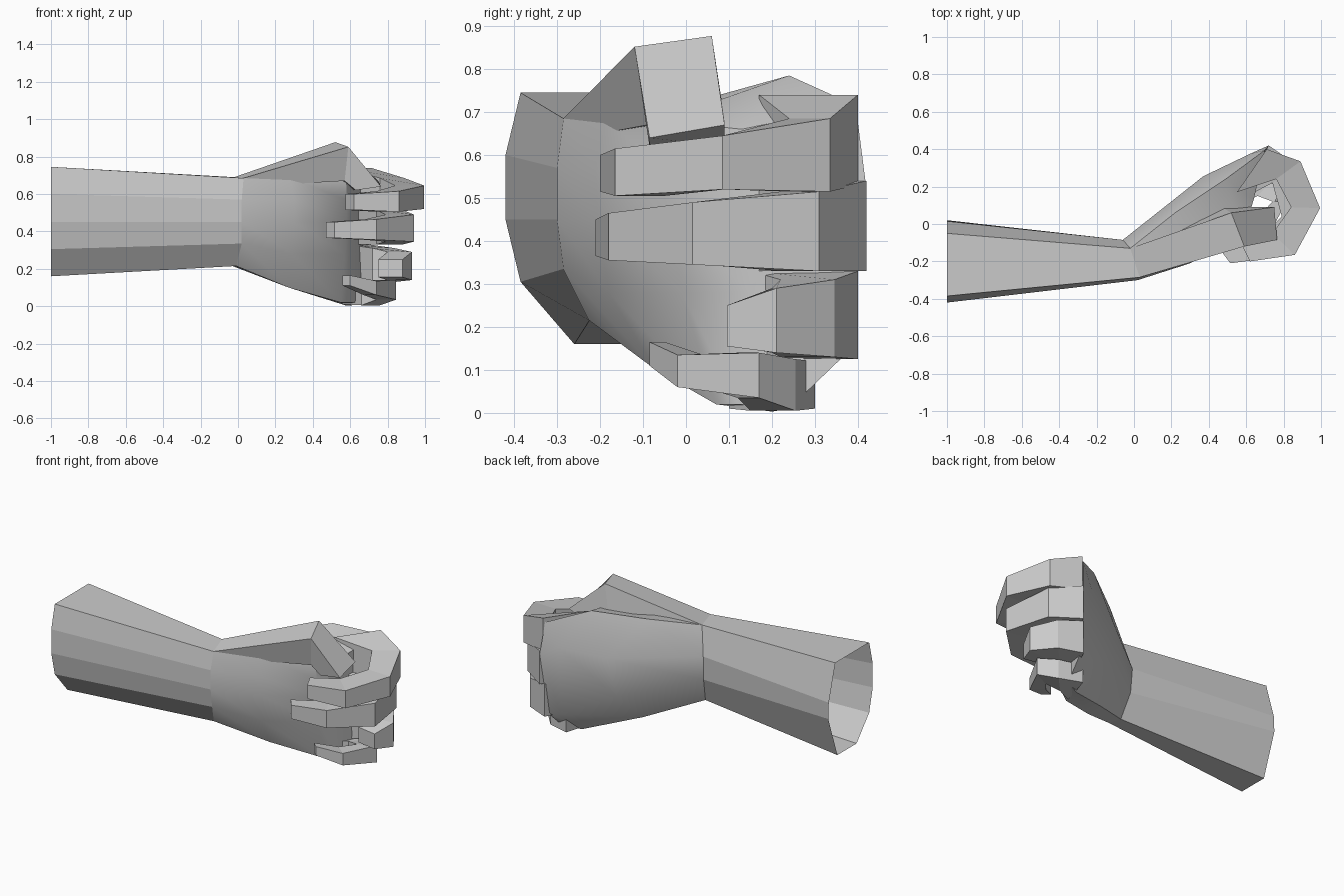
import bpy, bmesh
from math import radians


def loft(name, rings, cap_start=False, cap_end=True, smooth=None):
    """Skin a row of equal-sized closed cross-sections."""
    bm = bmesh.new()
    rows = [[bm.verts.new(p) for p in ring] for ring in rings]
    n = len(rows[0])
    for a, b in zip(rows, rows[1:]):
        for i in range(n):
            j = (i + 1) % n
            bm.faces.new((a[i], a[j], b[j], b[i]))
    if cap_start:
        bm.faces.new(rows[0])
    if cap_end:
        bm.faces.new(rows[-1][::-1])
    bmesh.ops.recalc_face_normals(bm, faces=bm.faces)
    mesh = bpy.data.meshes.new(name)
    bm.to_mesh(mesh)
    bm.free()
    ob = bpy.data.objects.new(name, mesh)
    bpy.context.collection.objects.link(ob)
    if smooth:
        bpy.ops.object.select_all(action='DESELECT')
        bpy.context.view_layer.objects.active = ob
        ob.select_set(True)
        bpy.ops.object.shade_smooth_by_angle(angle=radians(smooth))
    return ob


def finger(name, joints):
    """Boxy curled finger: each joint is outer x, y, inner x, y, low z, high z."""
    rings = [[(ox, oy, hi), (ox, oy, lo), (ix, iy, lo), (ix, iy, hi)]
             for ox, oy, ix, iy, lo, hi in joints]
    loft(name, rings, cap_start=True)


# Cross-sections run: top back, top front, three down the front,
# bottom front, bottom back, two up the back
elbow = [(-1, y, z) for y, z in (
    (-.05, .745), (-.385, .745), (-.42, .60), (-.42, .45), (-.385, .305),
    (-.26, .16), (-.07, .16), (.02, .42), (.015, .52))]
wrist = [(-.02, -.13, .69), (.03, -.285, .685), (.02, -.30, .57),
         (.02, -.30, .45), (.02, -.285, .335), (-.01, -.225, .215),
         (-.03, -.15, .215), (-.055, -.095, .37), (-.06, -.085, .52)]
mid_palm = [(.22, .06, .735), (.28, -.19, .685), (.30, -.21, .57),
            (.30, -.205, .45), (.29, -.18, .28), (.27, -.07, .10),
            (.27, .04, .10), (.34, .20, .27), (.37, .255, .52)]
upper_palm = [(.49, .24, .785), (.58, -.06, .68), (.58, -.05, .57),
              (.58, -.03, .45), (.57, -.01, .28), (.55, .07, .02),
              (.58, .20, .003), (.62, .35, .14), (.62, .375, .57)]
knuckles = [(.70, .395, .715), (.64, .13, .66), (.64, .14, .57),
            (.64, .15, .45), (.64, .15, .28), (.62, .12, .02),
            (.68, .24, .01), (.70, .375, .14), (.72, .42, .52)]

# Open-ended forearm and hand body
loft("forearm", [elbow, wrist], cap_end=False)
loft("palm", [wrist, mid_palm, upper_palm, knuckles], smooth=45)

# Curled fingers
finger("index_finger", [
    (.71, .40, .55, .17, .53, .74), (.89, .335, .76, .24, .515, .685),
    (.995, .085, .84, .09, .52, .645), (.86, -.165, .74, -.05, .505, .615),
    (.62, -.20, .575, -.11, .515, .60)])
finger("middle_finger", [
    (.72, .42, .55, .12, .33, .54), (.88, .31, .74, .22, .33, .515),
    (.94, .015, .79, .04, .345, .49), (.74, -.18, .68, -.07, .355, .465),
    (.515, -.21, .47, -.15, .365, .45)])
finger("ring_finger", [
    (.70, .40, .58, .15, .125, .33), (.84, .345, .72, .22, .13, .31),
    (.93, .21, .80, .20, .14, .29), (.88, .095, .75, .12, .155, .25)])
finger("little_finger", [
    (.62, .30, .56, .10, .01, .12), (.76, .255, .66, .15, .005, .125),
    (.845, .17, .74, .12, .035, .14), (.74, -.02, .67, .04, .06, .135),
    (.60, -.085, .56, -.05, .11, .165)])

# Thumb: wedge rising from the wrist, tip folded down on the index finger
loft("thumb", [
    [(-.02, -.13, .69), (.03, -.285, .685), (.06, -.25, .64), (.03, -.13, .64)],
    [(.52, .06, .877), (.59, -.12, .852), (.57, -.09, .67), (.47, .09, .68)],
    [(.75, .09, .67), (.765, -.085, .64), (.63, -.085, .62), (.62, .09, .62)]],
    cap_start=True)
